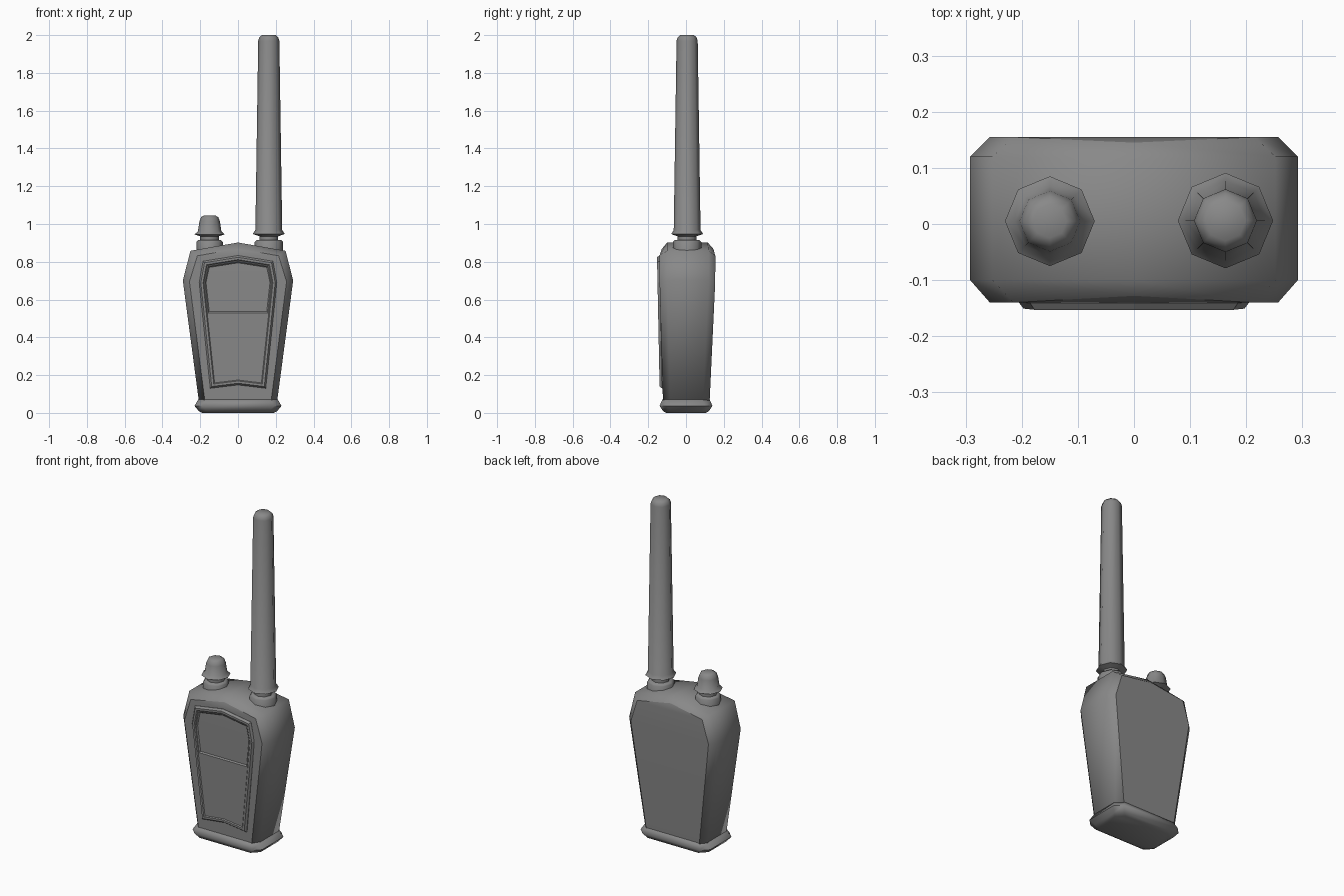
import bpy, bmesh, math
from mathutils import Vector

cube = bpy.data.objects.get("Cube")
if cube:
    bpy.data.objects.remove(cube)

grey = bpy.data.materials.new("matte_grey")
grey.use_nodes = True
colour = (0.25, 0.25, 0.25, 1)
grey.diffuse_color = colour
bsdf = next(n for n in grey.node_tree.nodes if n.type == 'BSDF_PRINCIPLED')
bsdf.inputs["Base Color"].default_value = colour


def finish(bm, name, angle=None):
    """Turn the bmesh into an object, smoothing edges below the angle."""
    if angle is not None:
        for f in bm.faces:
            f.smooth = True
        for e in bm.edges:
            if len(e.link_faces) == 2 and e.calc_face_angle(0) > math.radians(angle):
                e.smooth = False
    mesh = bpy.data.meshes.new(name)
    bm.to_mesh(mesh)
    bm.free()
    mesh.materials.append(grey)
    obj = bpy.data.objects.new(name, mesh)
    bpy.context.collection.objects.link(obj)
    return obj


def loft(bm, rings):
    """Skin a list of closed rings and return the vertex rings."""
    loops = [[bm.verts.new(p) for p in ring] for ring in rings]
    for a, b in zip(loops, loops[1:]):
        for i in range(len(a)):
            j = (i + 1) % len(a)
            bm.faces.new((a[i], a[j], b[j], b[i]))
    return loops


def normals(bm):
    bmesh.ops.recalc_face_normals(bm, faces=bm.faces[:])


def mirrored(half, top, bottom=None):
    """Closed outline from its right half, bottom to top."""
    pts = half + [(0, top)] + [(-x, z) for x, z in reversed(half)]
    return pts + ([(0, bottom)] if bottom is not None else [])


# Body: tapered case with bevelled front and back faces
def body_ring(half, top, y_low, y_high, y_top):
    ring = []
    for x, z in mirrored(half, top):
        t = min(1, (z - 0.06) / 0.64)
        y = y_top if x == 0 else y_low + (y_high - y_low) * t
        ring.append((x, y, z))
    return ring


outer = [(0.207, 0.06), (0.292, 0.70), (0.252, 0.858)]
inner = [(0.175, 0.06), (0.257, 0.695), (0.215, 0.832)]
bm = bmesh.new()
loops = loft(bm, [
    body_ring(inner, 0.868, -0.122, -0.14, -0.128),
    body_ring(outer, 0.902, -0.085, -0.10, -0.10),
    body_ring(outer, 0.902, 0.09, 0.12, 0.115),
    body_ring(inner, 0.868, 0.125, 0.155, 0.145)])
caps = []
for r in (loops[0], loops[-1]):
    n = len(r)
    for i in range(2):
        caps.append(bm.faces.new((r[i], r[i + 1], r[n - 2 - i], r[n - 1 - i])))
    caps.append(bm.faces.new((r[2], r[3], r[4])))
normals(bm)
for f in bm.faces:
    f.smooth = True
for e in bm.edges:
    if sum(f in caps for f in e.link_faces) == 1:
        e.smooth = False
finish(bm, "body")

# Front panel: raised frame, sunken field and recessed screen
half = [(0.147, 0.13), (0.206, 0.69), (0.185, 0.803)]
outline = mirrored(half, 0.833, 0.148)
bm = bmesh.new()
back, front = loft(bm, [[(x, -0.125 - 0.02 * z + d, z) for x, z in outline]
                        for d in (0.03, 0)])
bm.faces.new(back)
face = bm.faces.new(front)
normals(bm)


def inset(f, width, depth):
    bmesh.ops.inset_individual(bm, faces=[f], thickness=width, depth=depth,
                               use_even_offset=True)


inset(face, 0.009, 0.012)
inset(face, 0.012, 0)
inset(face, 0.005, -0.005)
cut = bmesh.ops.bisect_plane(bm, geom=[face] + face.edges[:] + face.verts[:],
                             plane_co=(0, 0, 0.525), plane_no=(0, 0, 1))
parts = [f for f in cut["geom"] if isinstance(f, bmesh.types.BMFace)]
screen = max(parts, key=lambda f: f.calc_center_median().z)
inset(screen, 0.005, 0)
inset(screen, 0.008, -0.009)
finish(bm, "front_panel")

# Base: flared foot with clipped corners
def clipped_ring(hx, hy, z, c=0.04):
    return [(hx, -hy + c, z), (hx, hy - c, z), (hx - c, hy, z), (-hx + c, hy, z),
            (-hx, hy - c, z), (-hx, -hy + c, z), (-hx + c, -hy, z), (hx - c, -hy, z)]


bm = bmesh.new()
loops = loft(bm, [clipped_ring(*s) for s in
                  ((0.19, 0.105, 0), (0.208, 0.122, 0.01),
                   (0.23, 0.14, 0.037), (0.21, 0.125, 0.072))])
bm.faces.new(loops[0])
bm.faces.new(loops[-1])
normals(bm)
finish(bm, "base", 60)


# Turned parts on the top: eight-sided profiles of radius and height
def turned(name, centre, profile, sides=8):
    bm = bmesh.new()
    steps = [2 * math.pi * i / sides for i in range(sides)]
    loops = loft(bm, [[Vector((centre[0] + r * math.cos(a),
                               centre[1] + r * math.sin(a), z)) for a in steps]
                      for r, z in profile])
    bm.faces.new(loops[0])
    bm.faces.new(loops[-1])
    normals(bm)
    finish(bm, name, 65)


knob_spot, antenna_spot = (-0.15, 0.005), (0.163, 0.006)
turned("knob_collar", knob_spot, [(0.07, 0.84), (0.07, 0.905), (0.06, 0.915)])
turned("knob", knob_spot, [(0.05, 0.90), (0.05, 0.935), (0.08, 0.945), (0.062, 0.962),
                           (0.054, 1.015), (0.045, 1.037), (0.03, 1.045)])
turned("antenna_collar", antenna_spot, [(0.075, 0.83), (0.075, 0.905), (0.065, 0.915)])
turned("antenna", antenna_spot, [(0.05, 0.90), (0.05, 0.935), (0.085, 0.947),
                                 (0.071, 0.968), (0.056, 1.97), (0.05, 1.988),
                                 (0.036, 2.0)])
